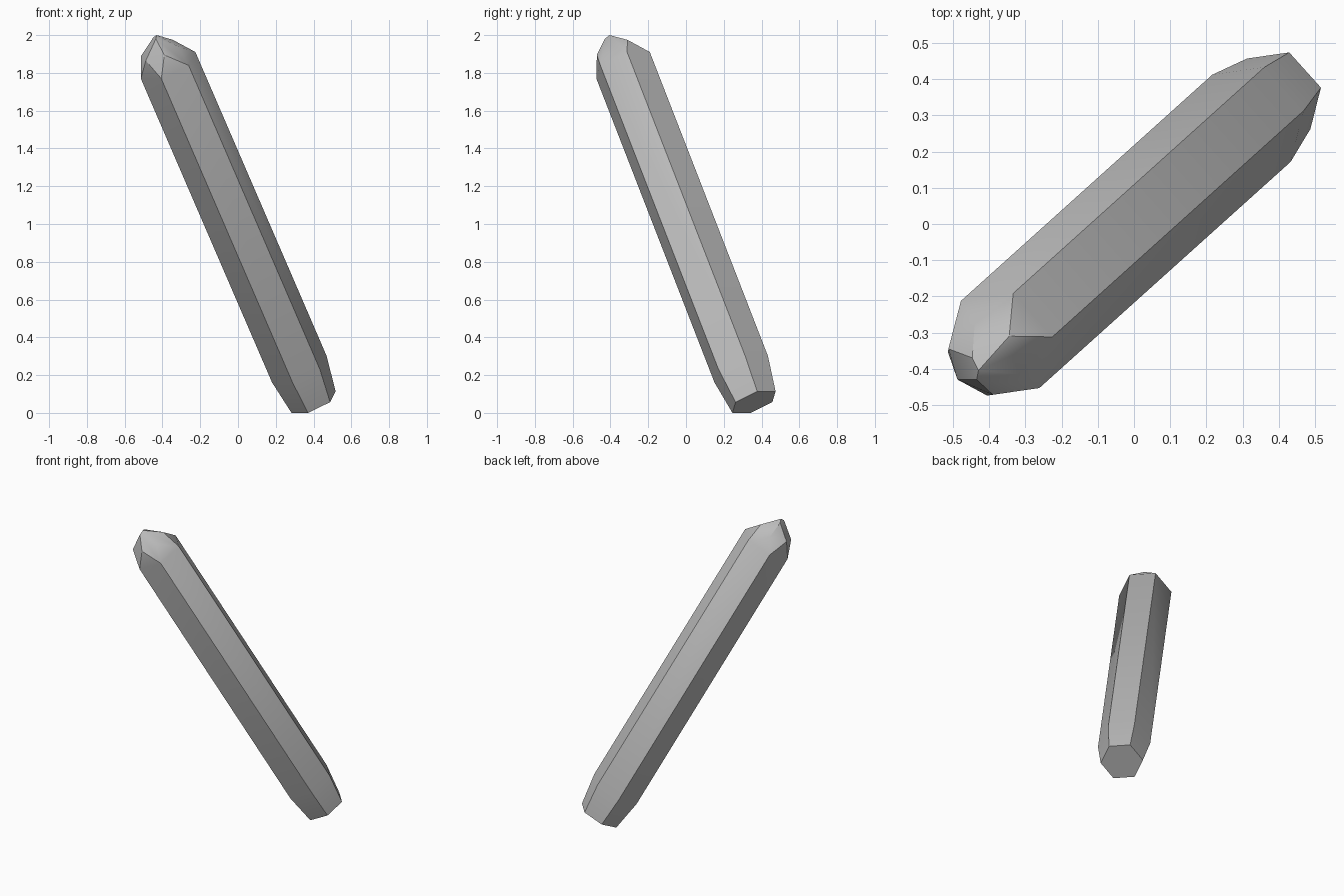
import bpy
import bmesh
from math import cos, sin, radians
from mathutils import Vector

cube = bpy.data.objects.get("Cube")
if cube:
    bpy.data.objects.remove(cube, do_unlink=True)

# One flat stone colour
stone = bpy.data.materials.new("grey_stone")
stone.use_nodes = True
grey = (0.5, 0.5, 0.5, 1)
stone.diffuse_color = grey
stone.node_tree.nodes["Principled BSDF"].inputs["Base Color"].default_value = grey

# Leaning axis of the crystal and the two directions across it
foot = Vector((0.40, 0.36, 0.057))
neck = Vector((-0.37, -0.333, 1.84))
axis = (neck - foot).normalized()
across = axis.cross(Vector((0, 0, -1))).normalized()
if across.x < 0:
    across.negate()
depth = axis.cross(across)


def hexagon(bm, centre, radius):
    """Add six points around the axis."""
    for i in range(6):
        a = radians(60 * i)
        bm.verts.new(centre + radius * (cos(a) * across + sin(a) * depth))


bm = bmesh.new()

# Shaft: narrow base, shoulder and neck
hexagon(bm, foot, 0.131)
hexagon(bm, foot + axis * 0.202, 0.162)
hexagon(bm, neck, 0.162)

# Unevenly chipped tip
tip = [
    (-0.43, -0.405, 2.0), (-0.447, -0.37, 1.99), (-0.435, -0.43, 1.98),
    (-0.345, -0.31, 1.975), (-0.32, -0.415, 1.94), (-0.44, -0.27, 1.93),
    (-0.513, -0.345, 1.89), (-0.488, -0.43, 1.865), (-0.39, -0.472, 1.895),
]
for point in tip:
    bm.verts.new(point)

# Wrap the points in a faceted skin and merge flat neighbours
hull = bmesh.ops.convex_hull(bm, input=bm.verts[:])
inside = [e for e in hull["geom_interior"] if isinstance(e, bmesh.types.BMVert)]
bmesh.ops.delete(bm, geom=inside, context="VERTS")
bmesh.ops.dissolve_limit(bm, angle_limit=radians(4), verts=bm.verts[:], edges=bm.edges[:])
bmesh.ops.recalc_face_normals(bm, faces=bm.faces[:])

# Stand it on the ground
lowest = min(v.co.z for v in bm.verts)
bmesh.ops.translate(bm, verts=bm.verts[:], vec=(0, 0, -lowest))

mesh = bpy.data.meshes.new("crystal_shard")
bm.to_mesh(mesh)
bm.free()
mesh.materials.append(stone)
shard = bpy.data.objects.new("crystal_shard", mesh)
bpy.context.collection.objects.link(shard)

bpy.ops.object.select_all(action="DESELECT")
shard.select_set(True)
bpy.context.view_layer.objects.active = shard
bpy.ops.object.shade_smooth_by_angle(angle=radians(30))
